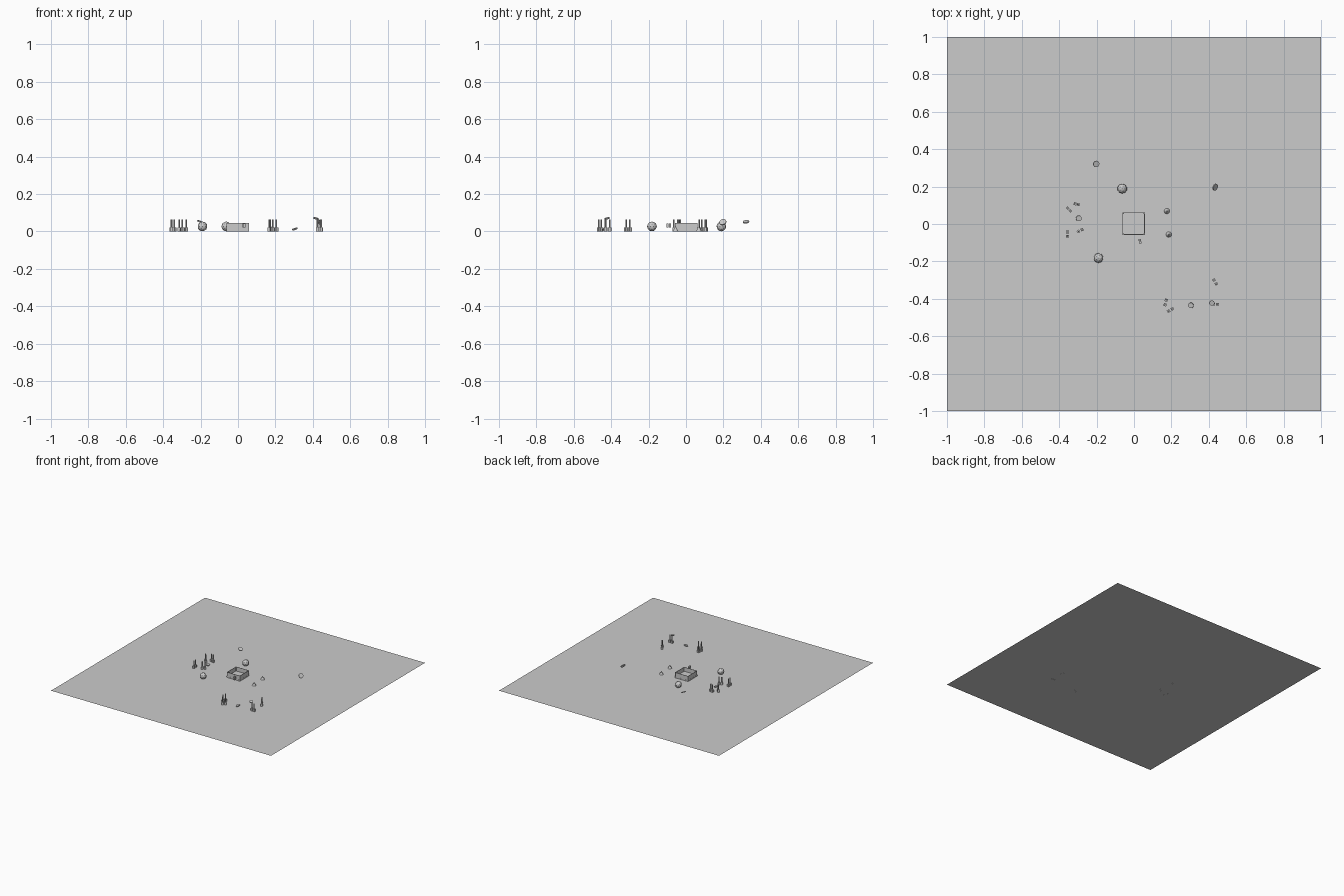
import bpy, bmesh, math
from mathutils import Vector, Matrix

if "Cube" in bpy.data.objects:
    bpy.data.objects.remove(bpy.data.objects["Cube"])


def material(name, v):
    m = bpy.data.materials.new(name)
    m.diffuse_color = (v, v, v, 1)
    m.use_nodes = True
    m.node_tree.nodes["Principled BSDF"].inputs["Base Color"].default_value = m.diffuse_color
    return m


GREY = material("plain grey", 0.6)


def finish(name, bm, loc=(0, 0, 0), rot=(0, 0, 0)):
    me = bpy.data.meshes.new(name)
    bm.to_mesh(me)
    bm.free()
    me.materials.append(GREY)
    ob = bpy.data.objects.new(name, me)
    ob.location, ob.rotation_euler = loc, rot
    bpy.context.collection.objects.link(ob)
    return ob


def add_box(bm, c, s, rz=0):
    m = Matrix.Translation(c) @ Matrix.Rotation(rz, 4, 'Z') @ Matrix.Diagonal((*s, 1))
    bmesh.ops.create_cube(bm, size=1, matrix=m)


def add_tube(bm, c, r, h, n=8):
    bmesh.ops.create_cone(bm, cap_ends=True, segments=n, radius1=r, radius2=r, depth=h,
                          matrix=Matrix.Translation(c))


# flat ground sheet
bm = bmesh.new()
bmesh.ops.create_grid(bm, x_segments=1, y_segments=1, size=1)
finish("ground_sheet", bm, (0, 0, 0.001))

# open crate: floor, four corner posts, rims
bm = bmesh.new()
add_box(bm, (0, 0, 0.007), (0.12, 0.12, 0.008))
for x in (-0.055, 0.055):
    for y in (-0.055, 0.055):
        add_box(bm, (x, y, 0.023), (0.006, 0.006, 0.04))
for s in (-1, 1):
    add_box(bm, (0, s * 0.058, 0.023), (0.12, 0.003, 0.044))
    add_box(bm, (s * 0.058, 0, 0.023), (0.003, 0.12, 0.044))
finish("centre_crate", bm, (-0.002, 0.002, 0))

# paired posts on square feet
pairs = [((-0.355, 0.085), (-0.340, 0.070)), ((-0.315, 0.108), (-0.298, 0.104)),
         ((-0.356, -0.043), (-0.356, -0.065)), ((-0.297, -0.040), (-0.278, -0.030)),
         ((0.172, -0.407), (0.166, -0.432)), ((0.185, -0.466), (0.205, -0.454)),
         ((0.427, -0.300), (0.440, -0.320)), ((0.425, -0.428), (0.446, -0.430))]
for i, (a, b) in enumerate(pairs):
    bm = bmesh.new()
    ang = math.atan2(b[1] - a[1], b[0] - a[0])
    for p in (a, b):
        add_box(bm, (*p, 0.011), (0.015, 0.015, 0.022), ang)
        add_tube(bm, (*p, 0.041), 0.004, 0.044)
    finish("post_pair_%d" % (i + 1), bm)

# faceted balls
for i, p in enumerate([(-0.063, 0.189), (-0.190, -0.182)]):
    bm = bmesh.new()
    bmesh.ops.create_icosphere(bm, subdivisions=2, radius=0.026)
    finish("faceted_ball_%d" % (i + 1), bm, (*p, 0.027))

# small cones
for i, p in enumerate([(0.176, 0.069), (0.186, -0.056)]):
    bm = bmesh.new()
    bmesh.ops.create_cone(bm, cap_ends=True, segments=12, radius1=0.015, radius2=0.001, depth=0.026)
    finish("small_cone_%d" % (i + 1), bm, (*p, 0.014))

# thin discs
discs = [((-0.202, 0.321, 0.052), (0.15, 0.4, 0), 0.017), ((0.434, 0.197, 0.050), (0.3, 0.9, 0), 0.019),
         ((-0.295, 0.030, 0.012), (0.1, 0.2, 0), 0.015), ((0.304, -0.435, 0.013), (0.2, -0.3, 0), 0.015),
         ((0.416, -0.422, 0.070), (0.2, 0.2, 0), 0.014)]
for i, (p, r, rad) in enumerate(discs):
    bm = bmesh.new()
    add_tube(bm, (0, 0, 0), rad, 0.006, 16)
    finish("thin_disc_%d" % (i + 1), bm, p, r)

# little block pair in front of the crate
bm = bmesh.new()
for dx, dy in ((0, 0), (0.004, -0.014)):
    add_box(bm, (0.030 + dx, -0.085 + dy, 0.033), (0.014, 0.010, 0.022))
finish("front_blocks", bm)
